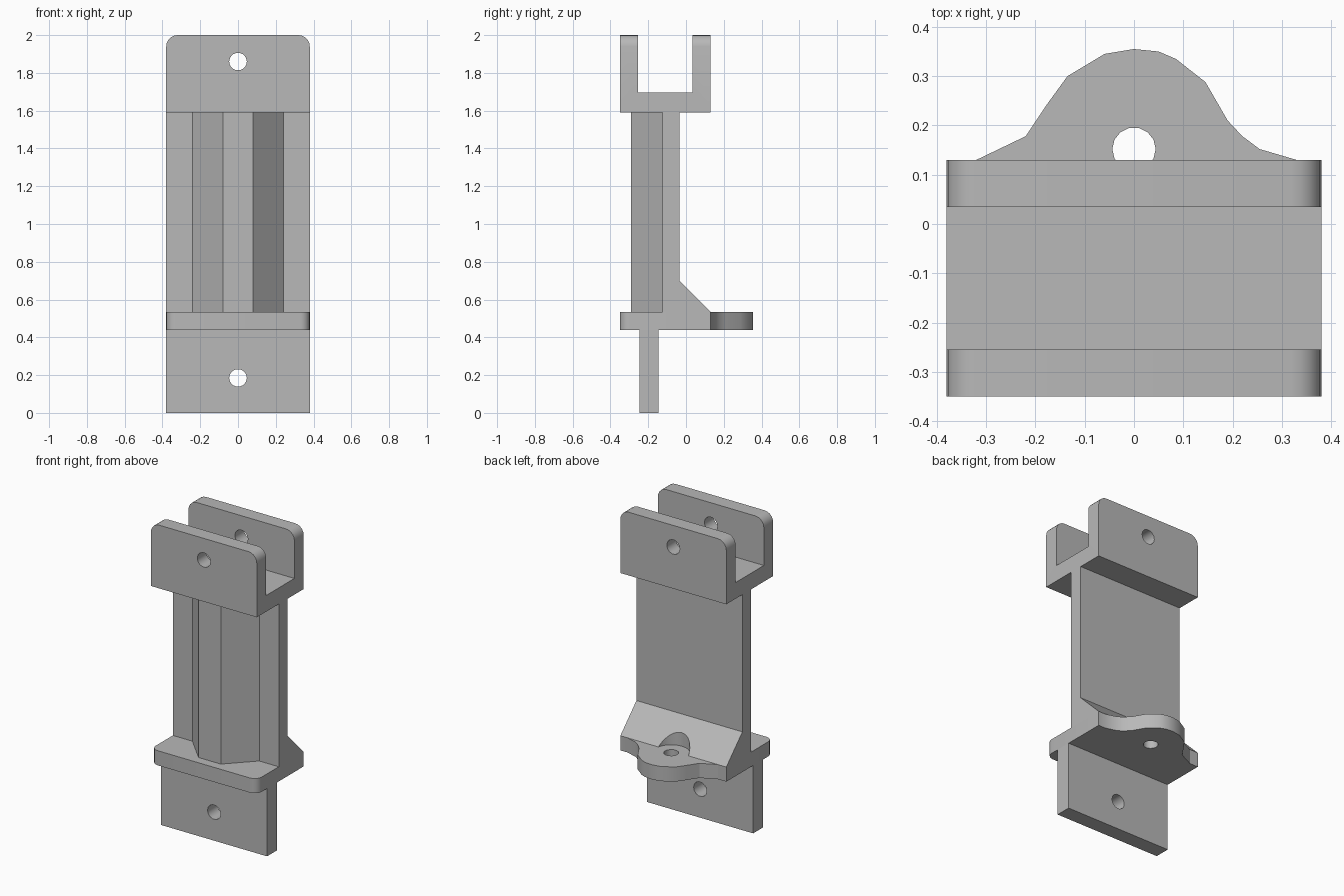
import bpy, bmesh, math
from mathutils import Vector

cube = bpy.data.objects.get("Cube")
if cube:
    bpy.data.objects.remove(cube, do_unlink=True)

grey = bpy.data.materials.new("plain grey")
grey.use_nodes = True
grey.diffuse_color = (0.48, 0.48, 0.48, 1)
grey.node_tree.nodes["Principled BSDF"].inputs["Base Color"].default_value = grey.diffuse_color

HALF = 0.38                      # half width of the whole bracket
FRONT, BACK = -0.35, 0.13        # depth limits of the fork and flange
BASE, DECK, NECK = 0.44, 0.535, 1.59
HOLE_Y = 0.152                   # centre of the lug hole

PLACE = {
    "x": lambda a, b, t: Vector((t, a, b)),
    "y": lambda a, b, t: Vector((a, t, b)),
    "z": lambda a, b, t: Vector((a, b, t)),
}


def finish(name, bm):
    bmesh.ops.recalc_face_normals(bm, faces=bm.faces[:])
    mesh = bpy.data.meshes.new(name)
    bm.to_mesh(mesh)
    bm.free()
    mesh.materials.append(grey)
    ob = bpy.data.objects.new(name, mesh)
    bpy.context.collection.objects.link(ob)
    return ob


def prism(name, outline, axis, lo, hi, round_edges=None, radius=0.06):
    """Extrude an outline along an axis, rounding the edges picked by a rule."""
    bm = bmesh.new()
    place = PLACE[axis]
    low = [bm.verts.new(place(a, b, lo)) for a, b in outline]
    high = [bm.verts.new(place(a, b, hi)) for a, b in outline]
    bm.faces.new(low)
    bm.faces.new(high)
    for i in range(len(low)):
        j = (i + 1) % len(low)
        bm.faces.new((low[i], low[j], high[j], high[i]))
    if round_edges:
        picked = [e for e in bm.edges if round_edges(*(v.co for v in e.verts))]
        bmesh.ops.bevel(bm, geom=picked, offset=radius, segments=5,
                        profile=0.5, affect="EDGES")
    return finish(name, bm)


def box(name, y0, y1, z0, z1):
    return prism(name, [(y0, z0), (y1, z0), (y1, z1), (y0, z1)], "x", -HALF, HALF)


def drill(ob, axis, a, b, radius, lo, hi, sides=14):
    """Cut a round hole through a part."""
    ring = [(a + radius * math.cos(math.tau * i / sides),
             b + radius * math.sin(math.tau * i / sides)) for i in range(sides)]
    cutter = prism("hole_cutter", ring, axis, lo, hi)
    mod = ob.modifiers.new("hole", "BOOLEAN")
    mod.operation, mod.solver, mod.object = "DIFFERENCE", "EXACT", cutter
    bpy.context.view_layer.objects.active = ob
    bpy.ops.object.modifier_apply(modifier=mod.name)
    bpy.data.objects.remove(cutter, do_unlink=True)


def mirrored(half):
    return half + [(-x, y) for x, y in reversed(half)]


# Upper fork: U section with rounded top corners
fork = prism(
    "upper_fork",
    [(FRONT, NECK), (BACK, NECK), (BACK, 2), (0.035, 2), (0.035, 1.695),
     (-0.255, 1.695), (-0.255, 2), (FRONT, 2)],
    "x", -HALF, HALF,
    lambda p, q: p.z > 1.99 and q.z > 1.99 and abs(p.x - q.x) < 0.001)
drill(fork, "y", 0, 1.86, 0.047, -1, 1)

# Post: flat plate with a trapezoid rib on the front
post = prism("post", mirrored([(HALF, -0.035), (HALF, -0.125),
                               (0.24, -0.125), (0.08, -0.29)]), "z", DECK, NECK)

# Sloped gusset behind the post, with a clearance pocket over the lug hole
gusset = prism("rear_gusset", [(-0.035, DECK), (BACK, DECK), (-0.035, 0.7)],
               "x", -HALF, HALF)
drill(gusset, "z", 0, HOLE_Y, 0.11, 0.5, 0.8, 24)

# Flange whose rear edge swells into a bell-shaped lug
right_edge = [(HALF, FRONT), (HALF, BACK), (0.33, BACK), (0.255, 0.152),
              (0.22, 0.178), (0.19, 0.21), (0.145, 0.288), (0.085, 0.335),
              (0.05, 0.35), (0, 0.355)]
left_edge = [(-0.06, 0.345), (-0.135, 0.3), (-0.175, 0.245), (-0.22, 0.178),
             (-0.127, BACK), (-HALF, BACK), (-HALF, FRONT)]
flange = prism("flange_with_lug", right_edge + left_edge, "z", BASE, DECK,
               lambda p, q: max(p.y, q.y) < FRONT + 0.01 and abs(p.z - q.z) > 0.05,
               0.05)
drill(flange, "z", 0, HOLE_Y, 0.044, 0.3, 0.8)

# Tapered foot of the lug on its right side
bm = bmesh.new()
for x, y, heights in ((-0.127, BACK, (BASE, DECK)), (-0.22, 0.178, (BASE, DECK)),
                      (-0.255, 0.152, (BASE,)), (-0.32, BACK, (BASE, DECK))):
    for z in heights:
        bm.verts.new((x, y, z))
bmesh.ops.convex_hull(bm, input=bm.verts[:])
foot = finish("lug_foot", bm)

# Lower tongue with a pin hole
tongue = box("lower_tongue", -0.245, -0.145, 0, BASE)
drill(tongue, "y", 0, 0.185, 0.047, -1, 1)

# Smooth the rounded faces, keep hard edges
bpy.ops.object.select_all(action="DESELECT")
for ob in (fork, flange, tongue, gusset):
    ob.select_set(True)
bpy.context.view_layer.objects.active = fork
bpy.ops.object.shade_smooth_by_angle(angle=math.radians(32))
bpy.ops.object.select_all(action="DESELECT")
